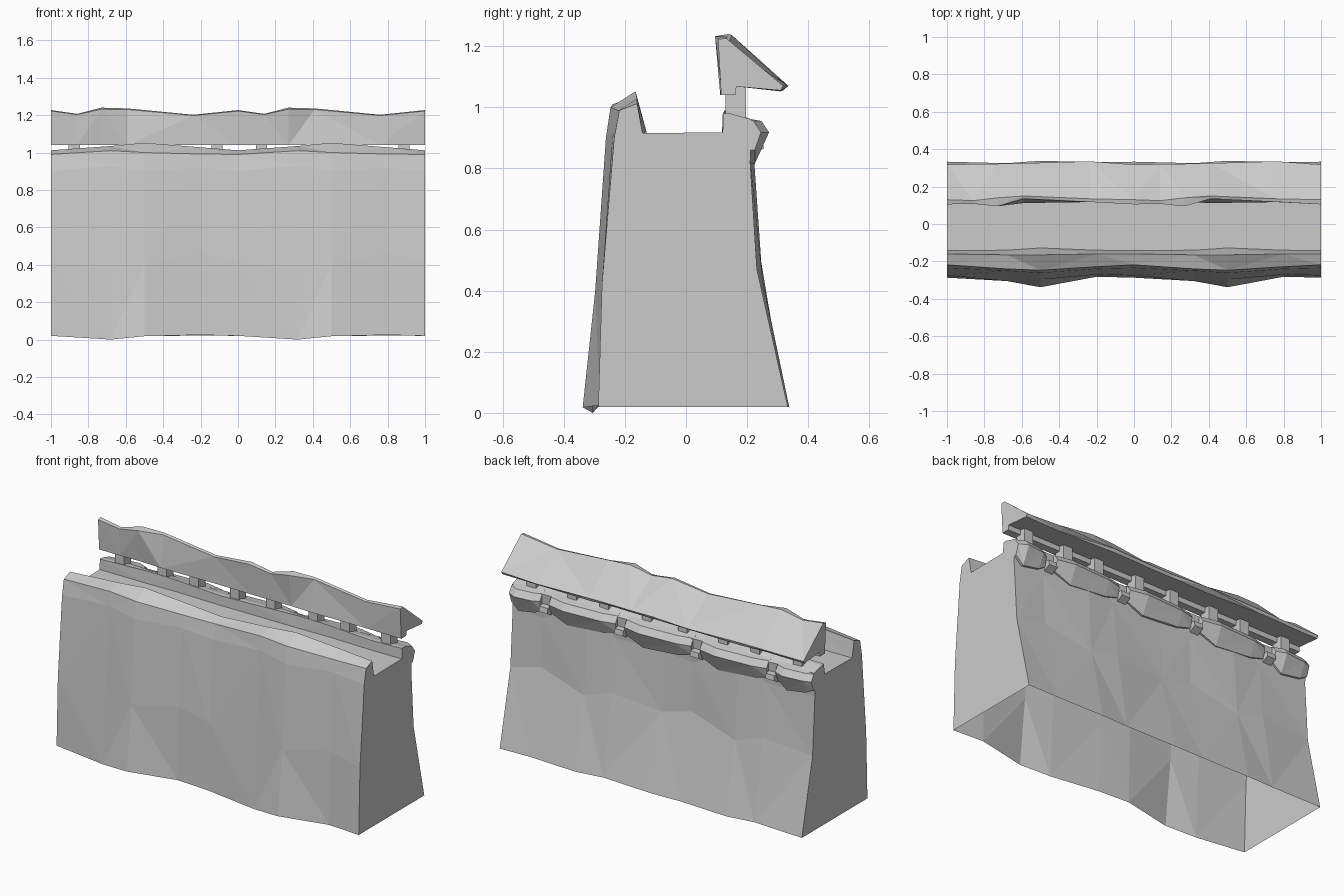
import bpy, bmesh


def finish(name, bm):
    bmesh.ops.recalc_face_normals(bm, faces=bm.faces)
    me = bpy.data.meshes.new(name)
    bm.to_mesh(me)
    bm.free()
    ob = bpy.data.objects.new(name, me)
    bpy.context.collection.objects.link(ob)
    return ob


def loft(name, sections, closed=True):
    """Skin a list of cross-sections (lists of xyz) and cap both ends."""
    bm = bmesh.new()
    rings = [[bm.verts.new(p) for p in s] for s in sections]
    n = len(rings[0])
    for i, (a, b) in enumerate(zip(rings, rings[1:])):
        for j in range(n if closed else n - 1):
            k = (j + 1) % n
            if (i + j) % 2:
                bm.faces.new((a[j], a[k], b[k]))
                bm.faces.new((a[j], b[k], b[j]))
            else:
                bm.faces.new((a[j], a[k], b[j]))
                bm.faces.new((a[k], b[k], b[j]))
    bm.faces.new(rings[0])
    bm.faces.new(rings[-1])
    return finish(name, bm)


def repeat(offsets, rows):
    """Two one-unit bays; each row holds y and z values, one per offset."""
    def pick(v, i):
        return v[i] if isinstance(v, tuple) else v
    cols = [(bay + o, i) for bay in (-1, 0) for i, o in enumerate(offsets)]
    cols.append((1, 0))
    return [[(x, pick(y, i), pick(z, i)) for y, z in rows] for x, i in cols]


# Rugged wall with a walkway trench on top, open underneath
wall_rows = [
    ((-.287, -.305, -.338, -.282), (.02, .0, .018, .025)),   # front foot
    ((-.275, -.285, -.297, -.27), (.42, .36, .40, .46)),
    ((-.235, -.25, -.262, -.24), (.90, .93, .90, .92)),
    ((-.218, -.24, -.247, -.228), (.99, 1.01, 1.0, .992)),   # lip
    ((-.16, -.165, -.165, -.16), (1.012, 1.035, 1.052, 1.028)),
    ((-.142, -.14, -.128, -.14), .915),                      # trench
    ((.12, .12, .125, .118), .918),
    ((.122, .125, .128, .12), (.98, .99, .985, .975)),       # rear kerb
    ((.145, .148, .15, .145), (.98, .985, .98, .975)),
    ((.215, .22, .215, .22), (.96, .95, .96, .955)),
    ((.21, .215, .222, .212), (.82, .82, .84, .81)),
    ((.232, .245, .25, .225), (.47, .50, .44, .52)),
    ((.333, .325, .338, .33), (.02, .025, .018, .022)),      # back foot
]
loft("wall", repeat((0, .32, .5, .8), wall_rows), closed=False)

# Sloping roof cap over the rear kerb
roof_rows = [
    ((.115, .115, .118, .112, .117), 1.04),
    ((.105, .108, .095, .135, .118), (1.222, 1.203, 1.232, 1.23, 1.198)),
    ((.13, .125, .14, .15, .135), (1.227, 1.207, 1.24, 1.236, 1.202)),
    ((.318, .32, .322, .325, .335), (1.07, 1.07, 1.072, 1.073, 1.07)),
    ((.31, .31, .312, .318, .308), (1.055, 1.055, 1.058, 1.055, 1.052)),
    (.165, 1.068),
    (.162, 1.04),
]
loft("roof_cap", repeat((0, .14, .27, .41, .76), roof_rows))

# Short posts carrying the roof
for bay in (-1, 0):
    for o in (.125, .405, .618, .887):
        x = bay + o
        loft("post", [[(sx, .13, .96), (sx, .196, .95), (sx, .196, 1.075),
                       (sx, .13, 1.075)] for sx in (x - .03, x + .03)])

# Bulging stone ledge blocks along the back, faded out at the wall ends
def ledge_section(x, out, low):
    return [(x, .19, .965), (x, out - .025, .955), (x, out, .918),
            (x, .225 if out > .23 else .213, low), (x, .19, low)]

for left, right in ((-1, -.765), (-.70, -.265), (-.20, .235),
                    (.30, .735), (.80, 1)):
    mid, w = (left + right) / 2, right - left
    a = ledge_section(left, .24 if left > -1 else .245, .86)
    b = ledge_section(right, .25 if right < 1 else .245, .86)
    loft("ledge_block", [a, ledge_section(mid - w * .3, .26, .835),
                         ledge_section(mid + w * .25, .272, .815), b])

# Small wedge corbels in the gaps between ledge blocks
for x in (-.732, -.232, .268, .768):
    loft("corbel", [[(sx, .19, .90), (sx, .25, .895), (sx, .255, .865),
                     (sx, .20, .835)] for sx in (x - .028, x + .028)])
